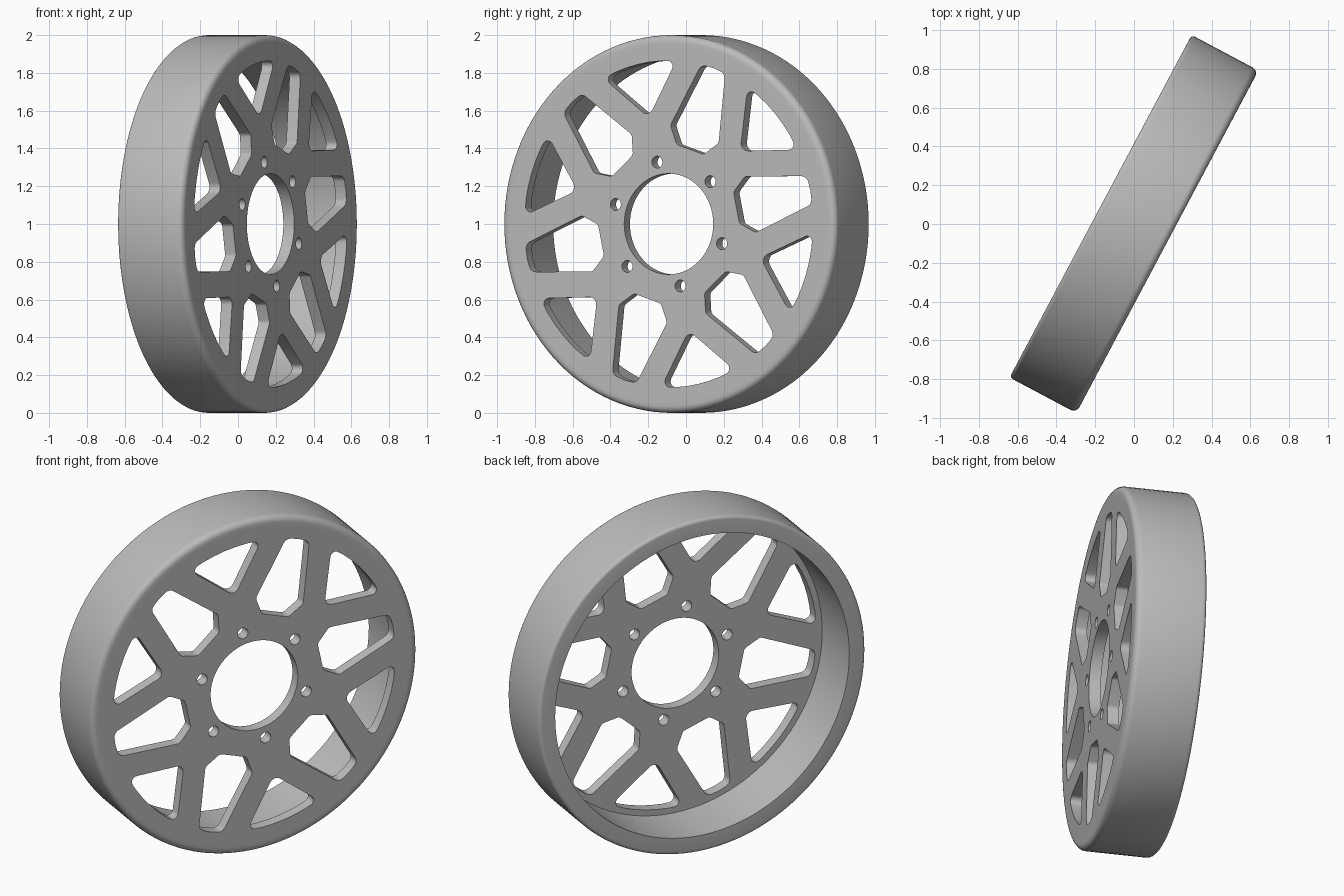
import bpy, bmesh, math
from mathutils import Matrix, Vector

if "Cube" in bpy.data.objects:
    bpy.data.objects.remove(bpy.data.objects["Cube"])

SEG = 120
TURN = math.radians(28)          # wheel yaw
HALF = 0.195                     # half of the rim width
PLATE = 0.065                    # thickness of the spoked face
SEAT = 0.945                     # radius where the face meets the rim
SPOKE = math.radians(42)         # direction of the first forked spoke

metal = bpy.data.materials.new("grey_metal")
metal.diffuse_color = (0.5, 0.5, 0.5, 1)
metal.use_nodes = True
metal.node_tree.nodes["Principled BSDF"].inputs["Base Color"].default_value = metal.diffuse_color

# wheel frame: local x across the disc, local y up, local z out of the spoked face
s, c = math.sin(TURN), math.cos(TURN)
FRAME = Matrix(((s, 0, c, 0), (c, 0, -s, 0), (0, 1, 0, 1), (0, 0, 0, 1)))


def add_part(name, bm):
    bmesh.ops.remove_doubles(bm, verts=bm.verts, dist=1e-5)
    bmesh.ops.recalc_face_normals(bm, faces=bm.faces)
    bm.transform(FRAME)
    mesh = bpy.data.meshes.new(name)
    bm.to_mesh(mesh)
    bm.free()
    mesh.materials.clear()
    mesh.materials.append(metal)
    mesh.shade_smooth()
    mesh.set_sharp_from_angle(angle=math.radians(35))
    ob = bpy.data.objects.new(name, mesh)
    bpy.context.scene.collection.objects.link(ob)


def circle(r, n, centre=(0, 0)):
    return [(centre[0] + r * math.cos(math.tau * i / n),
             centre[1] + r * math.sin(math.tau * i / n)) for i in range(n)]


def polar(r, deg):
    return r * math.cos(math.radians(deg)), r * math.sin(math.radians(deg))


def rounded(corners, steps=6):
    """Polygon from (x, y, radius) corners, each corner filleted."""
    out = []
    for i, (x, y, rad) in enumerate(corners):
        p = Vector((x, y))
        if rad == 0:
            out.append((x, y))
            continue
        a = (Vector(corners[i - 1][:2]) - p).normalized()
        b = (Vector(corners[(i + 1) % len(corners)][:2]) - p).normalized()
        half = a.angle(b) / 2
        mid = p + (a + b).normalized() * (rad / math.sin(half))
        start = p + a * (rad / math.tan(half)) - mid
        end = p + b * (rad / math.tan(half)) - mid
        sweep = start.angle_signed(end)
        for k in range(steps + 1):
            t = -sweep * k / steps
            out.append((mid.x + start.x * math.cos(t) - start.y * math.sin(t),
                        mid.y + start.x * math.sin(t) + start.y * math.cos(t)))
    return out


def turned(points, ang):
    ca, sa = math.cos(ang), math.sin(ang)
    return [(x * ca - y * sa, x * sa + y * ca) for x, y in points]


# window outlines, drawn along local +x
OUT = 0.865
fork_window = rounded(
    [(0.577, 0, 0.04), (*polar(OUT, -14.9), 0.03)]
    + [(*polar(OUT, d), 0) for d in (-9, -4.5, 0, 4.5, 9)]
    + [(*polar(OUT, 14.9), 0.03)])
side_window = rounded(
    [(0.415, 0.085, 0.03), (0.415, -0.085, 0.03), (0.50, -0.152, 0.03),
     (*polar(OUT, -5.0), 0.04), (OUT + 0.003, 0, 0), (*polar(OUT, 5.0), 0.04),
     (0.50, 0.152, 0.03)])

# spoked face: outer disc, hub hole, bolt holes and two kinds of window
outlines = [circle(SEAT, SEG), circle(0.267, 64)]
for i in range(6):
    ang = SPOKE + i * math.pi / 3
    bolt = (0.335 * math.cos(ang), 0.335 * math.sin(ang))
    outlines += [circle(0.032, 20, bolt), turned(fork_window, ang),
                 turned(side_window, ang + math.pi / 6)]

curve = bpy.data.curves.new("face_outline", 'CURVE')
curve.dimensions = '2D'
curve.fill_mode = 'BOTH'
curve.extrude = PLATE / 2
for pts in outlines:
    sp = curve.splines.new('POLY')
    sp.points.add(len(pts) - 1)
    for q, (x, y) in zip(sp.points, pts):
        q.co = (x, y, 0, 1)
    sp.use_cyclic_u = True
helper = bpy.data.objects.new("face_outline", curve)
bpy.context.scene.collection.objects.link(helper)
deps = bpy.context.evaluated_depsgraph_get()
flat = bpy.data.meshes.new_from_object(helper.evaluated_get(deps))
bm = bmesh.new()
bm.from_mesh(flat)
bm.transform(Matrix.Translation((0, 0, HALF - PLATE / 2)))
add_part("spoked_face", bm)
bpy.data.objects.remove(helper)
bpy.data.meshes.remove(flat)


# rim: lathed closed profile (radius, depth) with softened outer edges
def edge_arc(rad, sign, steps=5):
    arc = [(1 - rad + rad * math.sin(t), sign * (HALF - rad + rad * math.cos(t)))
           for t in (math.pi / 2 * k / steps for k in range(steps + 1))]
    return arc if sign > 0 else arc[::-1]


profile = ([(0.90, -HALF), (0.90, HALF - PLATE), (SEAT, HALF - PLATE), (SEAT, HALF)]
           + edge_arc(0.035, 1) + edge_arc(0.02, -1))
bm = bmesh.new()
rings = [[bm.verts.new((r * math.cos(math.tau * i / SEG), r * math.sin(math.tau * i / SEG), z))
          for i in range(SEG)] for r, z in profile]
for a, b in zip(rings, rings[1:] + rings[:1]):
    for i in range(SEG):
        j = (i + 1) % SEG
        bm.faces.new((a[i], a[j], b[j], b[i]))
add_part("rim", bm)
